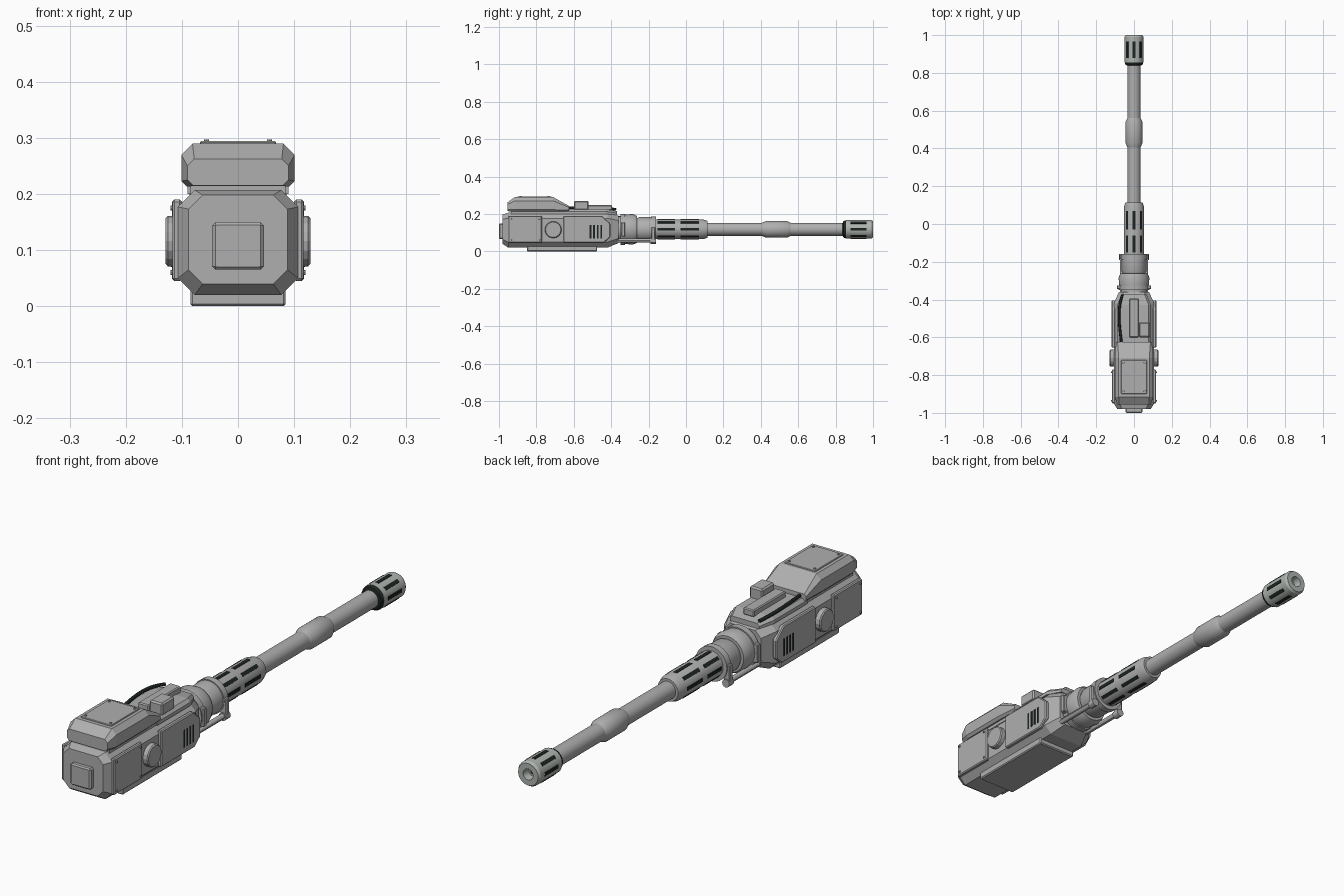
import bpy, bmesh, math
from mathutils import Matrix, Vector

if "Cube" in bpy.data.objects:
    bpy.data.objects.remove(bpy.data.objects["Cube"])

AXIS = 0.118  # height of the barrel axis


def material(name, rgb):
    m = bpy.data.materials.new(name)
    m.use_nodes = True
    m.diffuse_color = (*rgb, 1)
    m.node_tree.nodes["Principled BSDF"].inputs["Base Color"].default_value = (*rgb, 1)
    return m


GREY = material("steel grey", (0.43, 0.43, 0.43))
PALE = material("pale green grey", (0.43, 0.46, 0.43))
DARK = material("slot black", (0.012, 0.018, 0.014))


def finish(name, bm, mat, smooth=False, bevel=0):
    bmesh.ops.recalc_face_normals(bm, faces=bm.faces)
    me = bpy.data.meshes.new(name)
    bm.to_mesh(me)
    bm.free()
    me.materials.append(mat)
    ob = bpy.data.objects.new(name, me)
    bpy.context.collection.objects.link(ob)
    if bevel:
        mod = ob.modifiers.new("bevel", "BEVEL")
        mod.width, mod.segments = bevel, 1
    if smooth:
        bpy.ops.object.select_all(action='DESELECT')
        ob.select_set(True)
        bpy.context.view_layer.objects.active = ob
        bpy.ops.object.shade_smooth_by_angle(angle=math.radians(30))
    return ob


def box(name, x, y, z, mat=GREY, bevel=0):
    """Box from (low, high) ranges."""
    bm = bmesh.new()
    bmesh.ops.create_cube(bm, size=1)
    for v in bm.verts:
        for i, (a, b) in enumerate((x, y, z)):
            v.co[i] = a if v.co[i] < 0 else b
    return finish(name, bm, mat, bevel=bevel)


def skin(bm, rings):
    loops = [[bm.verts.new(p) for p in r] for r in rings]
    n = len(loops[0])
    for a, b in zip(loops, loops[1:]):
        for i in range(n):
            bm.faces.new((a[i], a[(i + 1) % n], b[(i + 1) % n], b[i]))
    bm.faces.new(loops[0])
    bm.faces.new(loops[-1])


def hull(name, sections):
    """Chamfered box lofted along y: (y, half width, bottom, top, low cut, high cut)."""
    rings = []
    for y, w, b, t, lo, hi in sections:
        half = [(w - lo, b), (w, b + lo), (w, t - hi), (w - hi, t)]
        rings.append([(x, y, z) for x, z in half] + [(-x, y, z) for x, z in reversed(half)])
    bm = bmesh.new()
    skin(bm, rings)
    return finish(name, bm, GREY)


def lathe(name, profile, mat=GREY, x=0, z=AXIS, n=32):
    """Turn (y, radius) pairs about an axis along y."""
    bm = bmesh.new()
    skin(bm, [[(x + r * math.cos(i * math.tau / n), y, z + r * math.sin(i * math.tau / n))
               for i in range(n)] for y, r in profile])
    return finish(name, bm, mat, True)


def side_plate(name, outline, x0, x1, bevel=0.004):
    """Extrude a (y, z) outline sideways."""
    bm = bmesh.new()
    skin(bm, [[(x, y, z) for y, z in outline] for x in (x0, x1)])
    return finish(name, bm, GREY, bevel=bevel)


def slots(name, y0, y1, r, width):
    """Eight dark slots spread round the barrel axis."""
    bm = bmesh.new()
    for i in range(8):
        m = (Matrix.Translation((0, (y0 + y1) / 2, AXIS))
             @ Matrix.Rotation(i * math.tau / 8, 4, 'Y')
             @ Matrix.Translation((0, 0, r - 0.002))
             @ Matrix.Diagonal((width, y1 - y0, 0.006, 1)))
        bmesh.ops.create_cube(bm, size=1, matrix=m)
    return finish(name, bm, DARK)


def rivet(name, loc, axis):
    bm = bmesh.new()
    rot = Vector(axis).to_track_quat('Z', 'Y').to_matrix().to_4x4()
    bmesh.ops.create_cone(bm, cap_ends=True, segments=8, radius1=0.005, radius2=0.004,
                          depth=0.005, matrix=Matrix.Translation(loc) @ rot)
    return finish(name, bm, GREY)


# Main housing
hull("housing", [(-0.98, 0.088, 0.04, 0.198, 0.025, 0.025),
                 (-0.95, 0.107, 0.02, 0.207, 0.03, 0.03),
                 (-0.42, 0.107, 0.02, 0.207, 0.03, 0.03),
                 (-0.36, 0.08, 0.045, 0.19, 0.025, 0.025)])
box("front_plate", (-0.046, 0.046), (-1, -0.97), (0.065, 0.15), bevel=0.006)
box("front_plate_panel", (-0.038, 0.038), (-1, -0.99), (0.07, 0.145))
box("base_plate", (-0.085, 0.085), (-0.85, -0.475), (0, 0.03), bevel=0.004)

# Top cover with riveted lid
hull("cover_spacer", [(-0.935, 0.085, 0.2, 0.22, 0, 0), (-0.64, 0.085, 0.2, 0.22, 0, 0)])
hull("top_cover", [(-0.955, 0.09, 0.215, 0.262, 0.01, 0.012),
                   (-0.915, 0.101, 0.213, 0.29, 0.01, 0.02),
                   (-0.71, 0.101, 0.213, 0.29, 0.01, 0.02),
                   (-0.625, 0.095, 0.213, 0.243, 0.008, 0.008)])
box("cover_lid", (-0.068, 0.068), (-0.9, -0.72), (0.285, 0.294), bevel=0.002)
for x in (-0.056, 0.056):
    for y in (-0.885, -0.735):
        rivet("lid_rivet", (x, y, 0.295), (0, 0, 1))

# Rear deck, rail and sight block
hull("rear_deck", [(-0.64, 0.09, 0.2, 0.226, 0, 0.012),
                   (-0.43, 0.09, 0.2, 0.226, 0, 0.012),
                   (-0.37, 0.065, 0.195, 0.215, 0, 0.01)])
box("deck_rail", (-0.024, 0.024), (-0.6, -0.395), (0.22, 0.248), bevel=0.004)
box("sight_block", (0.026, 0.084), (-0.6, -0.52), (0.22, 0.27), bevel=0.006)

# Cable on the deck
curve = bpy.data.curves.new("cable", 'CURVE')
curve.dimensions = '3D'
curve.bevel_depth = 0.007
curve.bevel_resolution = 2
path = curve.splines.new('NURBS')
points = [(-0.066, -0.63, 0.232), (-0.076, -0.56, 0.236), (-0.082, -0.48, 0.236),
          (-0.076, -0.42, 0.232), (-0.062, -0.375, 0.224)]
path.points.add(len(points) - 1)
for p, co in zip(path.points, points):
    p.co = (*co, 1)
path.use_endpoint_u = True
curve.materials.append(DARK)
bpy.context.collection.objects.link(bpy.data.objects.new("cable", curve))

# Side panels, discs and vents
FRONT = [(-0.95, 0.045), (-0.95, 0.19), (-0.77, 0.19), (-0.77, 0.045)]
REAR = [(-0.655, 0.045), (-0.655, 0.19), (-0.45, 0.19), (-0.405, 0.15), (-0.405, 0.075), (-0.44, 0.045)]
DISC = [(-0.71 + 0.045 * math.cos(i * math.tau / 16), 0.116 + 0.045 * math.sin(i * math.tau / 16))
        for i in range(16)]
for side, s in (("left", 1), ("right", -1)):
    side_plate(side + "_front_panel", FRONT, s * 0.1, s * 0.117)
    side_plate(side + "_rear_panel", REAR, s * 0.1, s * 0.118)
    side_plate(side + "_disc", DISC, s * 0.1, s * 0.129)
    for y in (-0.935, -0.785):
        for z in (0.06, 0.175):
            rivet(side + "_panel_rivet", (s * 0.118, y, z), (s, 0, 0))
    for i in range(4):
        y = -0.515 + i * 0.019
        xs = sorted((s * 0.112, s * 0.119))
        box(side + "_vent", xs, (y, y + 0.009), (0.07, 0.14), DARK)
    # Clamped rods beside the collar
    lathe(side + "_rod", [(-0.37, 0.011), (-0.165, 0.011)], x=s * 0.064, z=0.058, n=12)
    lathe(side + "_rod_cap", [(-0.19, 0.016), (-0.16, 0.016)], x=s * 0.064, z=0.056, n=12)
    box(side + "_rod_bracket", sorted((s * 0.05, s * 0.078)), (-0.185, -0.165), (0.055, 0.13), bevel=0.003)
    box(side + "_collar_lug", sorted((s * 0.06, s * 0.09)), (-0.345, -0.325), (0.08, 0.155), bevel=0.003)

# Turned collar, vented jacket and barrel
lathe("collar", [(-0.38, 0.07), (-0.35, 0.07), (-0.35, 0.083), (-0.325, 0.083), (-0.325, 0.078),
                 (-0.285, 0.082), (-0.262, 0.072), (-0.262, 0.06), (-0.25, 0.065), (-0.187, 0.065),
                 (-0.187, 0.069), (-0.16, 0.069), (-0.16, 0.05)])
lathe("vented_jacket", [(-0.17, 0.053), (0.09, 0.053), (0.115, 0.045), (0.115, 0.03)])
for y0, y1 in ((-0.152, -0.06), (-0.03, 0.07)):
    slots("jacket_slots", y0, y1, 0.053, 0.015)
lathe("barrel", [(0.1, 0.035), (0.87, 0.035)])
lathe("barrel_sleeve", [(0.405, 0.035), (0.43, 0.045), (0.54, 0.045), (0.56, 0.035)])

# Muzzle with bore
lathe("muzzle_ring", [(0.838, 0.035), (0.842, 0.044), (0.858, 0.05)], DARK)
lathe("muzzle", [(0.855, 0.035), (0.855, 0.05), (0.99, 0.05), (1, 0.044),
                 (1, 0.022), (0.97, 0.018)], PALE)
lathe("bore", [(0.965, 0.01), (0.972, 0.01)], DARK, n=16)
slots("muzzle_slots", 0.88, 0.965, 0.05, 0.015)
